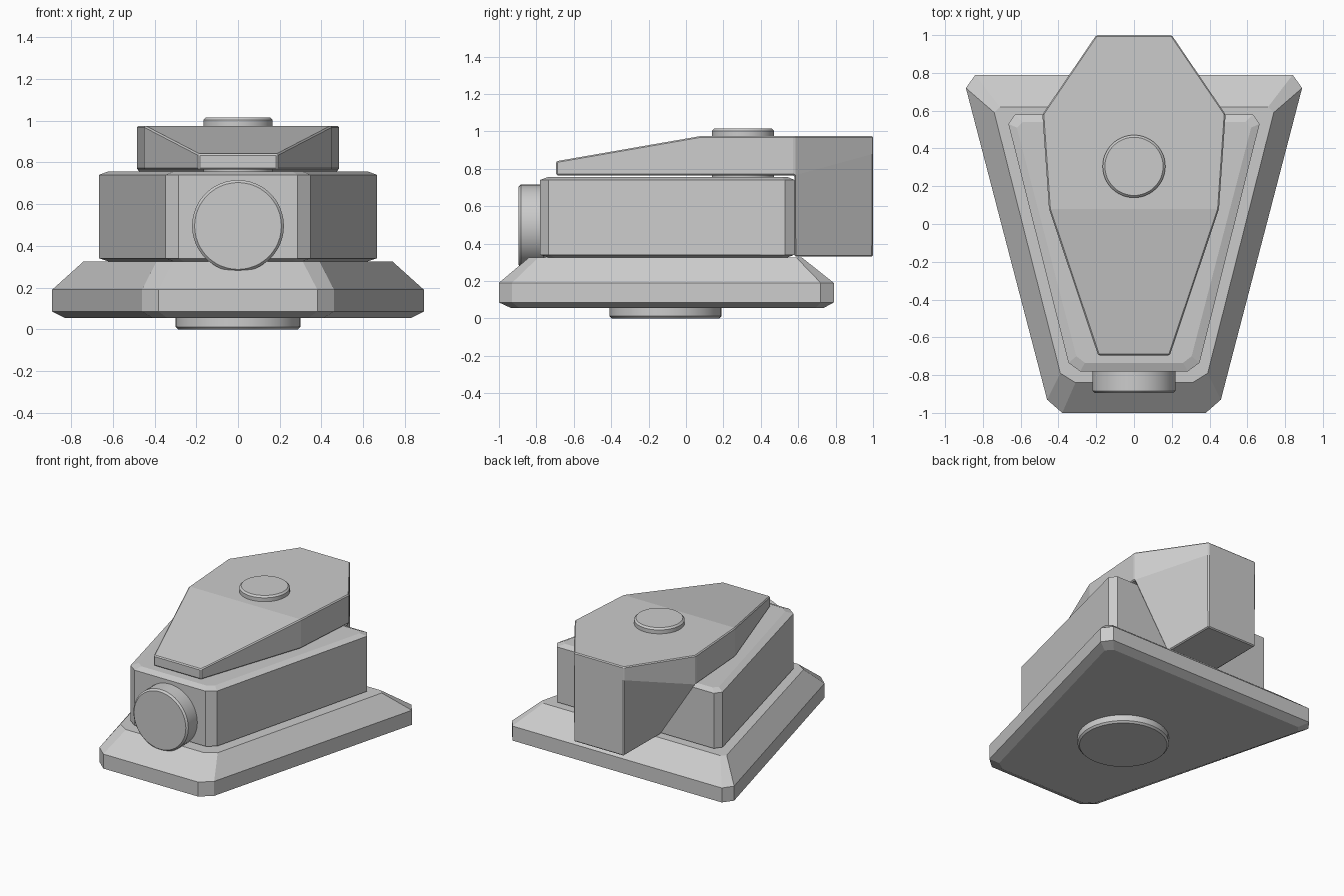
import bpy, bmesh, math

if "Cube" in bpy.data.objects:
    bpy.data.objects.remove(bpy.data.objects["Cube"])


def finish(name, bm):
    bmesh.ops.recalc_face_normals(bm, faces=bm.faces)
    me = bpy.data.meshes.new(name)
    bm.to_mesh(me)
    bm.free()
    ob = bpy.data.objects.new(name, me)
    bpy.context.collection.objects.link(ob)
    return ob


def bevel(ob, width, segments=1):
    m = ob.modifiers.new("edge_bevel", 'BEVEL')
    m.width, m.segments = width, segments
    m.limit_method, m.angle_limit = 'ANGLE', math.radians(30)


def layered(name, layers):
    """Stack of mirrored outlines: (z, right-hand outline from front to back)."""
    bm = bmesh.new()
    rings = []
    for z, half in layers:
        outline = half + [(-x, y) for x, y in reversed(half)]
        rings.append([bm.verts.new((x, y, z)) for x, y in outline])
    for a, b in zip(rings, rings[1:]):
        for i in range(len(a)):
            j = (i + 1) % len(a)
            bm.faces.new((a[i], a[j], b[j], b[i]))
    bm.faces.new(rings[0])
    bm.faces.new(rings[-1])
    return finish(name, bm)


def disc(name, centre, radius, depth, rot=(0, 0, 0)):
    bpy.ops.mesh.primitive_cylinder_add(vertices=48, radius=radius, depth=depth,
                                        location=centre, rotation=rot)
    ob = bpy.context.object
    ob.name = name
    bpy.ops.object.shade_smooth_by_angle(angle=math.radians(30))
    bevel(ob, 0.012)


# Wide sloped base plate
rim = [(0.38, -1.0), (0.46, -0.93), (0.89, 0.72), (0.84, 0.79)]
layered("base_plate", [
    (0.055, [(0.34, -0.935), (0.41, -0.89), (0.83, 0.69), (0.79, 0.735)]),
    (0.085, rim), (0.19, rim),
    (0.325, [(0.31, -0.84), (0.39, -0.79), (0.74, 0.59), (0.71, 0.62)])])

# Tapered body with shallow sloped rims
wall = [(0.285, -0.78), (0.347, -0.735), (0.665, 0.53), (0.63, 0.58)]
lip = [(0.26, -0.735), (0.305, -0.70), (0.62, 0.51), (0.59, 0.54)]
layered("body", [(0.325, lip), (0.34, wall), (0.74, wall), (0.757, lip)])

# Top cap with sloping nose and a tail block hanging behind the body
P = {
    "t0": (0.19, -0.695, 0.84), "t1": (0.45, 0.08, 0.975),
    "t2": (0.485, 0.58, 0.975), "t3": (0.2, 1.0, 0.975),
    "m": (0.2, 1.0, 0.88), "k1": (0.2, 1.0, 0.33), "k0": (0.2, 0.58, 0.33),
    "b2": (0.485, 0.58, 0.765), "b1": (0.45, 0.08, 0.765), "b0": (0.19, -0.695, 0.765)}
bm = bmesh.new()
right = {k: bm.verts.new(p) for k, p in P.items()}
left = {k: bm.verts.new((-p[0], p[1], p[2])) for k, p in P.items()}
for side in (right, left):
    for f in ("t0 t1 b1 b0", "t1 t2 b2 b1", "t2 t3 m b2", "m k1 k0 b2"):
        bm.faces.new([side[k] for k in f.split()])
loop = list(P)
for a, b in zip(loop, loop[1:] + loop[:1]):
    bm.faces.new((right[a], right[b], left[b], left[a]))
bevel(finish("top_cap", bm), 0.007)

# Round parts: top pivot, bottom foot, front knob
disc("top_pivot", (0, 0.305, 0.88), 0.166, 0.27)
disc("bottom_foot", (0, -0.11, 0.05), 0.30, 0.10)
disc("front_knob", (0, -0.8225, 0.495), 0.22, 0.145, (math.pi / 2, 0, 0))
